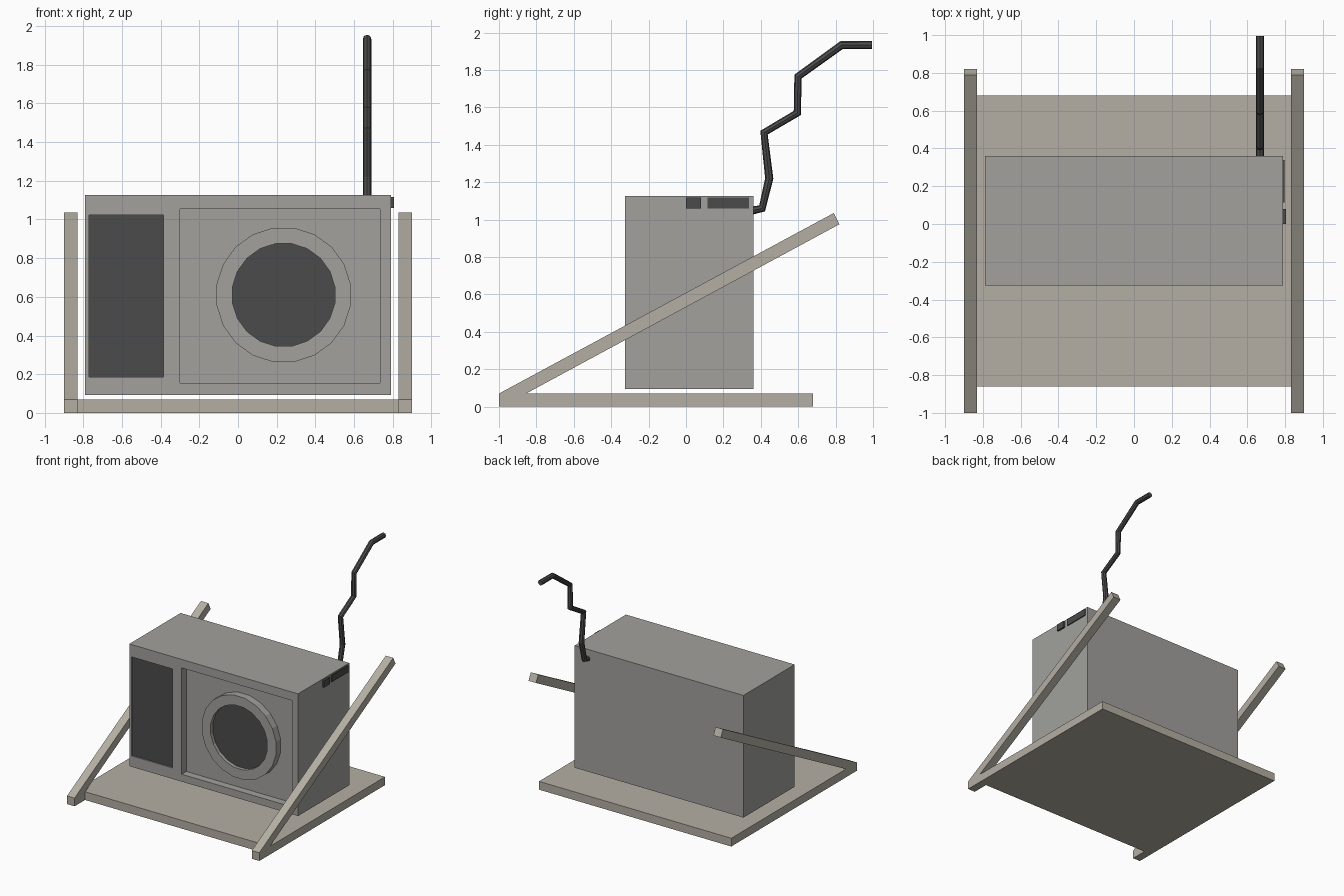
import bpy, bmesh, math
from mathutils import Vector

if "Cube" in bpy.data.objects:
    bpy.data.objects.remove(bpy.data.objects["Cube"])


def material(name, rgb):
    m = bpy.data.materials.new(name)
    m.diffuse_color = (*rgb, 1)
    m.use_nodes = True
    m.node_tree.nodes["Principled BSDF"].inputs["Base Color"].default_value = m.diffuse_color
    return m


BODY = material("grey_plastic", (0.36, 0.355, 0.34))
WOOD = material("pale_beige", (0.46, 0.43, 0.37))
DARK = material("dark_grey", (0.07, 0.07, 0.07))


def finish(name, bm, mat):
    bmesh.ops.recalc_face_normals(bm, faces=bm.faces)
    me = bpy.data.meshes.new(name)
    bm.to_mesh(me)
    bm.free()
    ob = bpy.data.objects.new(name, me)
    bpy.context.collection.objects.link(ob)
    if mat:
        me.materials.append(mat)
    return ob


def box(name, x, y, z, mat=None):
    bm = bmesh.new()
    bmesh.ops.create_cube(bm, size=1)
    for v in bm.verts:
        v.co = [(a + b) / 2 + c * (b - a) for (a, b), c in zip((x, y, z), v.co)]
    return finish(name, bm, mat)


def cut(target, name, x, y, z):
    cutter = box(name, x, y, z)
    cutter.hide_render = True
    cutter.hide_viewport = True
    mod = target.modifiers.new(name, 'BOOLEAN')
    mod.operation = 'DIFFERENCE'
    mod.solver = 'EXACT'
    mod.object = cutter


FRONT = -0.325

# Cabinet with a shallow grille recess and a deeper speaker recess
cabinet = box("cabinet", (-0.79, 0.79), (FRONT, 0.36), (0.093, 1.127), BODY)
cut(cabinet, "grille_cutter", (-0.77, -0.385), (FRONT - 0.1, FRONT + 0.014), (0.185, 1.023))
cut(cabinet, "speaker_cutter", (-0.30, 0.735), (FRONT - 0.1, FRONT + 0.063), (0.155, 1.055))

# Dark grille panel
box("grille_panel", (-0.77, -0.385), (FRONT + 0.01, FRONT + 0.02), (0.185, 1.023), DARK)


# Speaker ring and cone: 20-sided loops of (radius, y)
def lathe(name, profile, mat, cap=False, n=20, cx=0.236, cz=0.61):
    bm = bmesh.new()
    loops = []
    for r, y in profile:
        angles = [2 * math.pi * (i + 0.5) / n for i in range(n)]
        loops.append([bm.verts.new((cx + r * math.cos(a), y, cz + r * math.sin(a))) for a in angles])
    for a, b in zip(loops, loops[1:]):
        for i in range(n):
            j = (i + 1) % n
            bm.faces.new((a[i], a[j], b[j], b[i]))
    if cap:
        bm.faces.new(loops[0])
        bm.faces.new(loops[-1])
    return finish(name, bm, mat)


lathe("speaker_ring", [(0.351, FRONT + 0.063), (0.351, FRONT), (0.268, FRONT), (0.268, FRONT + 0.04)], BODY)
lathe("speaker_cone", [(0.268, FRONT + 0.055), (0.268, FRONT + 0.03)], DARK, cap=True)

# Side buttons
box("small_button", (0.78, 0.806), (0.0, 0.08), (1.06, 1.117), DARK)
box("long_button", (0.78, 0.798), (0.115, 0.338), (1.06, 1.117), DARK)

# Base board between the side frames
box("base_board", (-0.83, 0.83), (-0.86, 0.68), (0, 0.07), WOOD)

# V-shaped side frames
profile = [(-1, 0), (0.68, 0), (0.68, 0.07), (-0.855, 0.07), (0.82, 0.975), (0.79, 1.035), (-1, 0.07)]
for name, x in (("left_frame", -0.90), ("right_frame", 0.83)):
    bm = bmesh.new()
    face = bm.faces.new([bm.verts.new((x, y, z)) for y, z in profile])
    new = bmesh.ops.extrude_face_region(bm, geom=[face])["geom"]
    bmesh.ops.translate(bm, vec=(0.07, 0, 0), verts=[v for v in new if isinstance(v, bmesh.types.BMVert)])
    finish(name, bm, WOOD)

# Bent antenna swept along a path in the yz plane
path = [(0.35, 1.048), (0.407, 1.06), (0.445, 1.22), (0.417, 1.465), (0.595, 1.57),
        (0.599, 1.765), (0.832, 1.933), (0.995, 1.933)]
curve = bpy.data.curves.new("antenna", 'CURVE')
curve.dimensions = '3D'
curve.bevel_depth = 0.022
curve.bevel_resolution = 2
curve.use_fill_caps = True
spline = curve.splines.new('POLY')
spline.points.add(len(path) - 1)
for p, (y, z) in zip(spline.points, path):
    p.co = (0.667, y, z, 1)
spline.use_smooth = False
antenna = bpy.data.objects.new("antenna", curve)
curve.materials.append(DARK)
bpy.context.collection.objects.link(antenna)
